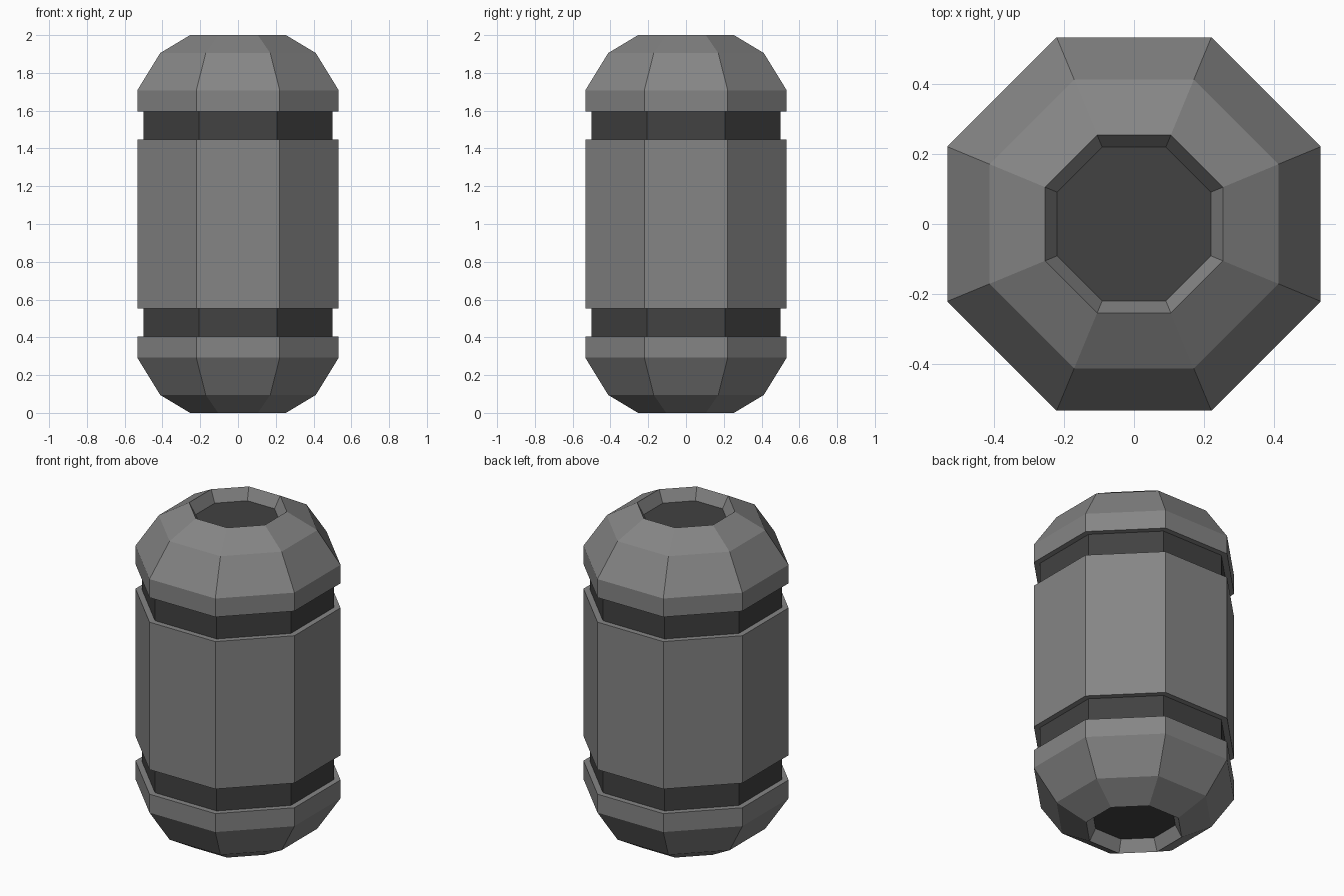
import bpy, bmesh
from math import pi, cos, sin

if "Cube" in bpy.data.objects:
    bpy.data.objects.remove(bpy.data.objects["Cube"])

SIDES = 8


def grey(name, v):
    m = bpy.data.materials.new(name)
    m.diffuse_color = (v, v, v, 1)
    m.use_nodes = True
    m.node_tree.nodes["Principled BSDF"].inputs["Base Color"].default_value = m.diffuse_color
    return m


shell = grey("shell_grey", 0.235)
dark = grey("dark_grey", 0.054)


def lathe(name, profile, mat, ring=True):
    """Octagonal sweep of (flat-to-centre radius, z) points; ring closes the loop, otherwise the ends are capped."""
    bm = bmesh.new()
    rows = []
    for r, z in profile:
        c = r / cos(pi / SIDES)
        rows.append([bm.verts.new((c * cos((2 * i + 1) * pi / SIDES),
                                   c * sin((2 * i + 1) * pi / SIDES), z)) for i in range(SIDES)])
    pairs = list(zip(rows, rows[1:]))
    if ring:
        pairs.append((rows[-1], rows[0]))
    else:
        bm.faces.new(rows[0])
        bm.faces.new(rows[-1])
    for a, b in pairs:
        for i in range(SIDES):
            j = (i + 1) % SIDES
            bm.faces.new((a[i], a[j], b[j], b[i]))
    bmesh.ops.recalc_face_normals(bm, faces=bm.faces)
    me = bpy.data.meshes.new(name)
    bm.to_mesh(me)
    bm.free()
    me.materials.append(mat)
    ob = bpy.data.objects.new(name, me)
    bpy.context.collection.objects.link(ob)
    return ob


def flip(profile):
    return [(r, 2.0 - z) for r, z in profile]


# Domed end caps with a recessed opening
cap = [(0.48, 1.596), (0.533, 1.596), (0.533, 1.708), (0.412, 1.905),
       (0.254, 2.0), (0.22, 1.93)]
lathe("top_cap", cap, shell)
lathe("bottom_cap", flip(cap), shell)

# Middle sleeve
lathe("middle_sleeve", [(0.48, 0.553), (0.533, 0.553), (0.533, 1.447), (0.48, 1.447)], shell)

# Dark inner core, seen in the two grooves and at the bottom of each recess
half = [(0.5, 1.65), (0.222, 1.93)]
lathe("inner_core", flip(half)[::-1] + half, dark, ring=False)
